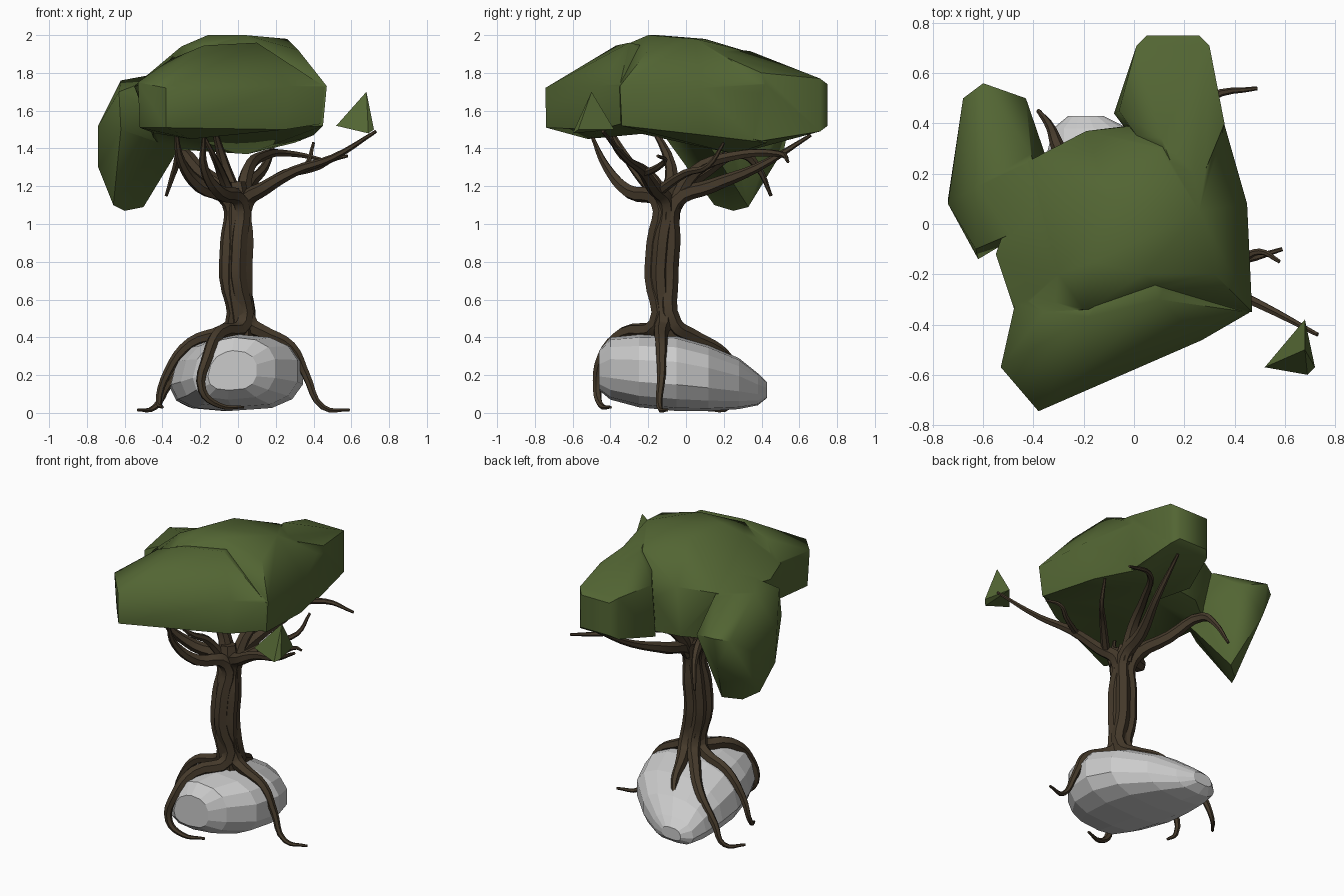
import bpy, bmesh
from math import cos, sin, pi, copysign
from mathutils import Vector


def material(name, rgb):
    m = bpy.data.materials.new(name)
    m.diffuse_color = (*rgb, 1)
    return m


LEAF = material("leaf_green", (0.085, 0.13, 0.033))
BARK = material("bark_brown", (0.06, 0.042, 0.024))


def mesh_object(name, bm, mat=None):
    me = bpy.data.meshes.new(name)
    bmesh.ops.recalc_face_normals(bm, faces=bm.faces)
    bm.to_mesh(me)
    bm.free()
    ob = bpy.data.objects.new(name, me)
    bpy.context.collection.objects.link(ob)
    if mat:
        me.materials.append(mat)
    return ob


def hull(name, pts):
    bm = bmesh.new()
    for p in pts:
        bm.verts.new(p)
    r = bmesh.ops.convex_hull(bm, input=bm.verts)
    bmesh.ops.delete(bm, geom=[v for v in bm.verts if not v.link_faces], context='VERTS')
    return mesh_object(name, bm, LEAF)


def select(ob):
    bpy.ops.object.select_all(action='DESELECT')
    ob.select_set(True)
    bpy.context.view_layer.objects.active = ob


def tube(name, pts):
    """Six-sided tapered tube through (x, y, z, radius) points."""
    cu = bpy.data.curves.new(name, 'CURVE')
    cu.dimensions = '3D'
    cu.bevel_depth = 1
    cu.bevel_resolution = 1
    cu.resolution_u = 4
    cu.use_fill_caps = True
    sp = cu.splines.new('BEZIER')
    sp.bezier_points.add(len(pts) - 1)
    for bp, p in zip(sp.bezier_points, pts):
        bp.co = p[:3]
        bp.radius = p[3]
        bp.handle_left_type = bp.handle_right_type = 'AUTO'
    ob = bpy.data.objects.new(name, cu)
    bpy.context.collection.objects.link(ob)
    cu.materials.append(BARK)
    select(ob)
    bpy.ops.object.convert(target='MESH')
    bpy.ops.object.shade_smooth_by_angle(angle=0.7)


# Rock: rounded rings lofted along y (y, centre x, half width, z low, z high)
sections = [(-0.46, -0.03, 0.13, 0.12, 0.33), (-0.40, -0.02, 0.22, 0.07, 0.40),
            (-0.25, 0.01, 0.31, 0.03, 0.415), (-0.05, 0.0, 0.35, 0.01, 0.41),
            (0.12, -0.03, 0.32, 0.01, 0.36), (0.28, -0.10, 0.23, 0.02, 0.29),
            (0.38, -0.16, 0.14, 0.04, 0.21), (0.43, -0.18, 0.06, 0.08, 0.16)]
bm = bmesh.new()
rings = []
N = 14
for y, cx, hw, lo, hi in sections:
    ring = []
    for i in range(N):
        a = 2 * pi * (i + 0.5) / N
        c, s = (copysign(abs(f) ** 0.8, f) for f in (cos(a), sin(a)))
        z = (lo + hi) / 2 + s * (hi - lo) / 2
        ring.append(bm.verts.new((cx + c * hw + 0.25 * (z - 0.2) * (c < 0), y, z)))
    rings.append(ring)
for r, q in zip(rings, rings[1:]):
    for i in range(N):
        bm.faces.new((r[i], r[(i + 1) % N], q[(i + 1) % N], q[i]))
bm.faces.new(rings[0])
bm.faces.new(rings[-1])
mesh_object("rock", bm)

# Trunk core
centre = [(0.02, -0.11, 0.45), (-0.01, -0.13, 0.70), (-0.005, -0.12, 0.88), (0, -0.1, 1.1)]
tube("trunk_core", [(0.02, -0.11, 0.38, 0.07)] + [(*c, 0.07) for c in centre]
     + [(-0.01, -0.09, 1.22, 0.05)])

# Strands: each runs from a root tip, up the trunk and out along a branch
strands = {
    "right": ([(0.59, -0.1, 0.015), (0.45, -0.14, 0.03), (0.36, -0.13, 0.2),
               (0.28, -0.13, 0.35), (0.13, -0.13, 0.43)], (0.045, -0.01),
              [(0.14, -0.17, 1.19), (0.3, -0.23, 1.28), (0.5, -0.32, 1.35), (0.73, -0.44, 1.49)]),
    "front": ([(0.03, -0.4, 0.03), (-0.1, -0.45, 0.04), (-0.19, -0.47, 0.12),
               (-0.16, -0.44, 0.3), (-0.10, -0.33, 0.42)], (0.01, -0.045),
              [(-0.1, -0.3, 1.17), (-0.18, -0.42, 1.3), (-0.18, -0.5, 1.47)]),
    "left": ([(-0.40, -0.16, 0.03), (-0.42, -0.1, 0.05), (-0.37, -0.08, 0.22),
              (-0.25, -0.08, 0.37), (-0.08, -0.1, 0.43)], (-0.045, -0.01),
             [(-0.2, -0.19, 1.2), (-0.3, -0.3, 1.33), (-0.33, -0.4, 1.5)]),
    "back_left": ([(-0.53, 0.12, 0.015), (-0.44, 0.22, 0.03), (-0.37, 0.22, 0.15),
                   (-0.23, 0.18, 0.31), (-0.08, 0.02, 0.41)], (-0.03, 0.04),
                  [(-0.2, 0.1, 1.28), (-0.3, 0.3, 1.37), (-0.33, 0.38, 1.3), (-0.38, 0.45, 1.15)]),
    "back": ([(-0.1, 0.27, 0.26), (-0.04, 0.18, 0.34), (0.01, 0.03, 0.41)], (0.03, 0.045),
             [(0.05, 0.13, 1.2), (0.14, 0.38, 1.3), (0.2, 0.66, 1.47)]),
}
for name, (root, (ox, oy), branch) in strands.items():
    n, m = len(root), len(branch)
    pts = [(*p, 0.008 + 0.03 * i / (n - 1)) for i, p in enumerate(root)]
    pts += [(x + ox, y + oy, z + 0.02, 0.046) for x, y, z in centre]
    pts += [(*p, 0.038 - 0.029 * i / (m - 1)) for i, p in enumerate(branch)]
    tube(name + "_root_and_branch", pts)

# Extra branches and twigs (start radius, points)
extras = {
    "middle_branch": (0.055, [(-0.01, -0.1, 1.1), (-0.07, -0.08, 1.3), (-0.14, -0.2, 1.55)]),
    "front_left_branch": (0.035, [(-0.03, -0.1, 1.12), (-0.09, -0.2, 1.27), (-0.13, -0.34, 1.36),
                                  (-0.2, -0.42, 1.5)]),
    "far_back_branch": (0.045, [(0.02, -0.06, 1.1), (0.05, 0.05, 1.28), (0.13, 0.25, 1.36),
                                (0.3, 0.5, 1.37), (0.49, 0.54, 1.33)]),
    "upright_twig": (0.028, [(0.1, -0.15, 1.17), (0.25, -0.0, 1.27), (0.36, 0.12, 1.31),
                             (0.4, 0.2, 1.43)]),
    "right_twig": (0.022, [(0.28, -0.22, 1.27), (0.42, -0.15, 1.3), (0.5, -0.11, 1.34),
                           (0.58, -0.15, 1.36)]),
}
for name, (r, pts) in extras.items():
    k = len(pts) - 1
    tube(name, [(*p, r + (0.008 - r) * i / k) for i, p in enumerate(pts)])

# Canopy: convex lobes joined into one mass
canopy = hull("canopy", [
    (0.47, -0.35, 1.73), (0.45, 0.08, 1.72), (0.35, 0.43, 1.74), (-0.19, 0.37, 1.77),
    (-0.42, 0.25, 1.74), (-0.55, -0.12, 1.73), (-0.47, -0.36, 1.74), (0.45, -0.34, 1.52),
    (0.4, 0.1, 1.47), (0.3, 0.43, 1.43), (-0.2, 0.35, 1.43), (-0.4, 0.2, 1.4),
    (-0.45, -0.1, 1.46), (-0.45, -0.34, 1.5), (0.05, 0.26, 1.37), (-0.16, -0.15, 2.0),
    (0.04, -0.2, 2.0), (0.26, 0.05, 1.98), (-0.1, 0.1, 1.98), (0.32, -0.2, 1.92),
    (-0.3, -0.2, 1.94), (-0.2, -0.34, 1.94), (0.1, 0.3, 1.92)])
front_lobe = hull("front_lobe", [
    (-0.38, -0.745, 1.72), (-0.38, -0.74, 1.51), (-0.53, -0.57, 1.75), (-0.52, -0.56, 1.51),
    (0.27, -0.462, 1.73), (0.25, -0.455, 1.5), (0.46, -0.352, 1.725), (0.44, -0.345, 1.53),
    (-0.465, -0.28, 1.75), (-0.44, -0.28, 1.48), (-0.36, -0.56, 1.78), (-0.36, -0.35, 1.87),
    (-0.18, -0.37, 1.945), (0.1, -0.3, 1.96), (-0.25, -0.52, 1.45), (0.01, -0.1, 1.49),
    (0.02, -0.02, 1.9)])
back_lobe = hull("back_lobe", [
    (0.05, 0.75, 1.74), (0.26, 0.75, 1.74), (0.05, 0.75, 1.52), (0.26, 0.75, 1.52),
    (0.3, 0.71, 1.77), (0.01, 0.71, 1.77), (0.3, 0.71, 1.49), (0.01, 0.71, 1.49),
    (0.36, 0.4, 1.8), (-0.06, 0.45, 1.78), (0.33, 0.4, 1.44), (-0.08, 0.44, 1.43),
    (0.11, 0.34, 1.915), (0.22, 0.06, 1.95), (0.04, 0.28, 1.375), (0.28, 0.02, 1.52)])
left_lobe = hull("left_lobe", [
    (-0.6, 0.56, 1.6), (-0.68, 0.5, 1.58), (-0.43, 0.5, 1.56), (-0.6, 0.52, 1.4),
    (-0.74, 0.08, 1.52), (-0.74, 0.1, 1.3), (-0.66, 0.15, 1.1), (-0.6, 0.25, 1.07),
    (-0.5, 0.33, 1.09), (-0.63, -0.1, 1.7), (-0.62, -0.14, 1.5), (-0.41, 0.28, 1.73),
    (-0.35, 0.02, 1.81), (-0.3, 0.12, 1.42), (-0.45, 0.3, 1.28), (-0.62, 0.15, 1.76)])
for lobe in (front_lobe, back_lobe, left_lobe):
    mod = canopy.modifiers.new("join", 'BOOLEAN')
    mod.operation = 'UNION'
    mod.solver = 'EXACT'
    mod.object = lobe
    select(canopy)
    bpy.ops.object.modifier_apply(modifier=mod.name)
    bpy.data.objects.remove(lobe)
select(canopy)
bpy.ops.object.shade_smooth_by_angle(angle=0.9)

# Small leaf tuft at the tip of the right branch
hull("leaf_tuft", [(0.68, -0.5, 1.7), (0.52, -0.57, 1.52), (0.69, -0.6, 1.48),
                   (0.68, -0.38, 1.5), (0.72, -0.57, 1.5)])
